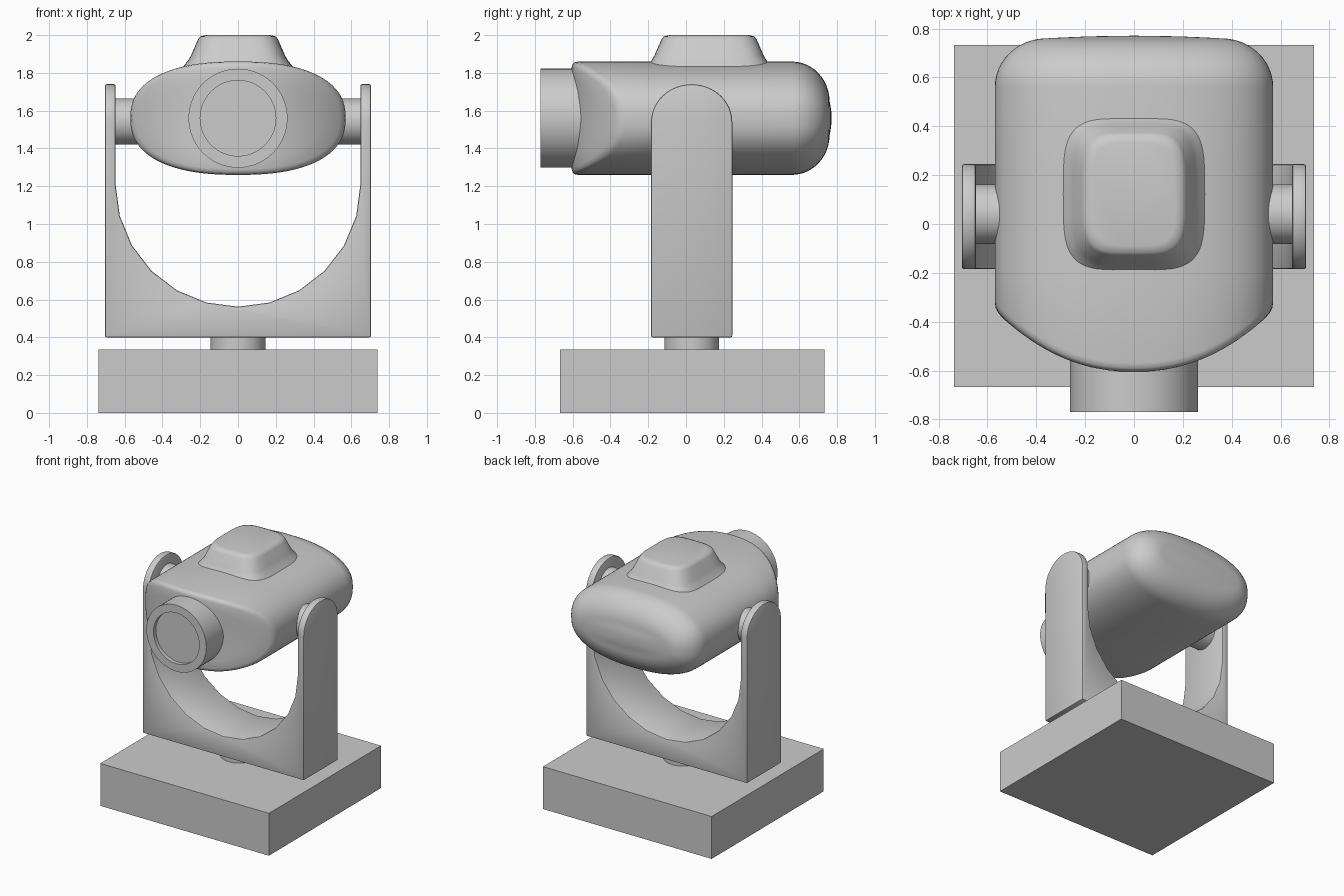
import bpy, bmesh
from math import sin, cos, pi, copysign, radians

if "Cube" in bpy.data.objects:
    bpy.data.objects.remove(bpy.data.objects["Cube"])

HX, HZ, CZ = 0.57, 0.30, 1.56      # head half width, half height, centre height


def loft(name, rings, angle=35):
    """Skin a list of equal-length closed rings and cap both ends."""
    bm = bmesh.new()
    rows = [[bm.verts.new(p) for p in ring] for ring in rings]
    n = len(rows[0])
    for a, b in zip(rows, rows[1:]):
        for i in range(n):
            bm.faces.new((a[i], a[(i + 1) % n], b[(i + 1) % n], b[i]))
    bm.faces.new(rows[0])
    bm.faces.new(rows[-1])
    bmesh.ops.recalc_face_normals(bm, faces=bm.faces)
    mesh = bpy.data.meshes.new(name)
    bm.to_mesh(mesh)
    bm.free()
    ob = bpy.data.objects.new(name, mesh)
    bpy.context.collection.objects.link(ob)
    smooth(ob, angle)
    return ob


def smooth(ob, angle):
    bpy.ops.object.select_all(action='DESELECT')
    bpy.context.view_layer.objects.active = ob
    ob.select_set(True)
    bpy.ops.object.shade_smooth_by_angle(angle=radians(angle))


def oval(a, b, power, n=64):
    """Superellipse outline; power 2 is an ellipse, higher is boxier."""
    def f(v):
        return copysign(abs(v) ** (2 / power), v)
    return [(a * f(cos(2 * pi * i / n)), b * f(sin(2 * pi * i / n))) for i in range(n)]


def turned(name, steps, place, n=48):
    """Round part from (radius, position along axis) steps."""
    return loft(name, [[place(x, y, t) for x, y in oval(r, r, 2, n)] for r, t in steps])


# base box
bpy.ops.mesh.primitive_cube_add(size=1, location=(0, 0.033, 0.1675))
base = bpy.context.object
base.name = "base"
base.scale = (1.475, 1.4, 0.335)

# swivel between base and yoke
turned("swivel", [(0.145, 0.32), (0.145, 0.42)], lambda x, y, t: (x, 0.03 + y, t))

# yoke: U profile cut to a round-topped side outline
u = [(-0.705, 0.4), (0.705, 0.4), (0.705, 1.76), (0.648, 1.76)]
u += [(0.648 * cos(pi * i / 12), 1.21 - 0.648 * sin(pi * i / 12)) for i in range(13)]
u += [(-0.648, 1.76), (-0.705, 1.76)]
yoke = loft("yoke", [[(x, y, z) for x, z in u] for y in (-0.3, 0.36)])
side = [(-0.185, 0.3), (0.245, 0.3)]
side += [(0.03 + 0.215 * cos(pi * i / 24), 1.54 + 0.2 * sin(pi * i / 24)) for i in range(25)]
cutter = loft("yoke_cutter", [[(x, y, z) for y, z in side] for x in (-1, 1)])
cutter.hide_render = True
bpy.context.view_layer.objects.active = yoke
cut = yoke.modifiers.new("round_tops", 'BOOLEAN')
cut.operation, cut.object, cut.solver = 'INTERSECT', cutter, 'EXACT'
bpy.ops.object.modifier_apply(modifier=cut.name)
bpy.data.objects.remove(cutter)
bev = yoke.modifiers.new("edge_bevel", 'BEVEL')
bev.width, bev.segments, bev.limit_method, bev.angle_limit = 0.009, 2, 'ANGLE', radians(40)
bpy.ops.object.modifier_apply(modifier=bev.name)
smooth(yoke, 35)

# tilt axles
for sgn, label in ((-1, "left"), (1, "right")):
    turned(label + "_axle", [(0.122, 0.48), (0.122, 0.66)],
           lambda x, y, t: (sgn * t, 0.04 + x, 1.543 + y))


# head body: lens-shaped section, curved front wall, rounded back
def head_ring(d, s, y_of):
    return [(x * s, y_of(x * s), CZ + z * s) for x, z in oval(HX - d, HZ - d, 2.4, 80)]


def front(offset):
    return lambda x: -0.605 + 0.25 * (abs(x) / HX) ** 2.2 + offset


rings = [head_ring(0.03, s, front(0)) for s in (0.03, 0.3, 0.55, 0.8, 1)]
rings += [head_ring(0.014, 1, front(0.005)), head_ring(0.004, 1, front(0.015)),
          head_ring(0, 1, front(0.035))]
rings += [head_ring(0, 1, lambda x, v=v: v) for v in (-0.2, 0.2)]
for i in range(13):
    a = pi / 2 * i / 12
    rings.append(head_ring(0.21 * (1 - cos(a)), 1, lambda x, a=a: 0.56 + 0.2 * sin(a)))
rings += [head_ring(0.21, s, lambda x, s=s: 0.76 + 0.011 * (1 - s * s))
          for s in (0.8, 0.55, 0.3, 0.03)]
loft("head_body", rings, 60)

# raised hump on top of the head
hump = [(0.33, 0.37, 1.78), (0.285, 0.325, 1.84), (0.265, 0.305, 1.865), (0.25, 0.29, 1.89),
        (0.213, 0.253, 1.975), (0.2, 0.24, 1.993), (0.17, 0.21, 2.0)]
loft("head_hump", [[(x, 0.122 + y, z) for x, y in oval(a, b, 4)] for a, b, z in hump], 50)

# lens barrel with a shallow recessed glass
turned("lens_barrel", [(0.262, -0.45), (0.262, -0.77), (0.2, -0.77), (0.2, -0.74)],
       lambda x, y, t: (x, t, CZ + y), 64)
